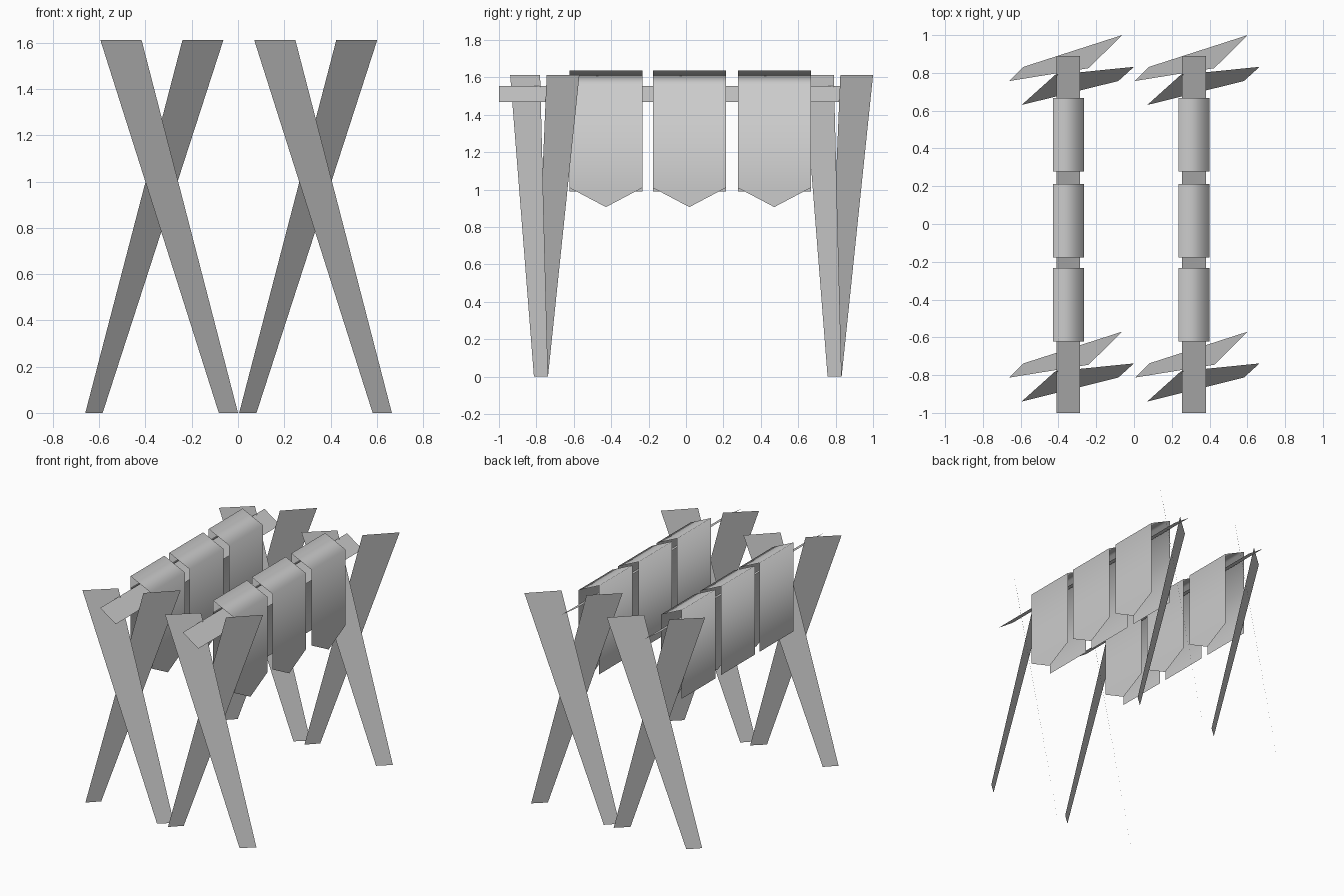
import bpy

if "Cube" in bpy.data.objects:
    bpy.data.objects.remove(bpy.data.objects["Cube"])

RACKS = {"left": 0.0, "right": 0.665}     # x offset of each drying rack
ENDS = {"back": 0.0, "front": -1.57}      # y offset of each crossed leg pair


def sheet(name, verts, faces, dx=0.0, dy=0.0, smooth=False):
    """Thin single-sided surface from a few corner points."""
    me = bpy.data.meshes.new(name)
    me.from_pydata([(x + dx, y + dy, z) for x, y, z in verts], [], faces)
    if smooth:
        me.polygons.foreach_set("use_smooth", [True] * len(me.polygons))
    ob = bpy.data.objects.new(name, me)
    bpy.context.collection.objects.link(ob)
    return ob


# Tapered flat legs, turned about 45 degrees, wider at the top
LEG_TOP = 1.612
LEG_A = [(-0.66, 0.757, 0), (-0.585, 0.832, 0),
         (-0.063, 1.0, LEG_TOP), (-0.24, 0.825, LEG_TOP)]
LEG_B = [(-0.083, 0.757, 0), (0.0, 0.832, 0),
         (-0.417, 0.79, LEG_TOP), (-0.595, 0.63, LEG_TOP)]

# Tilted flat crossbar
BAR = [(-0.285, -1.0, 1.47), (-0.285, 0.89, 1.47),
       (-0.41, 0.89, 1.555), (-0.41, -1.0, 1.555)]

# Hide draped over the bar: square flap, sloped top, pointed flap
XL, XR, HALF = -0.43, -0.265, 0.195
HIDE = [(XL, -HALF, 0.99), (XL, HALF, 0.99),
        (XL, -HALF, 1.637), (XL, HALF, 1.637),
        (XR, -HALF, 1.56), (XR, HALF, 1.56),
        (XR, -HALF, 1.01), (XR, HALF, 1.01), (XR, 0.0, 0.907)]
HIDE_FACES = [(0, 2, 3, 1), (2, 4, 5, 3), (4, 6, 8, 7, 5)]

for side, dx in RACKS.items():
    for end, dy in ENDS.items():
        sheet(f"{side}_{end}_leg_a", LEG_A, [(0, 1, 2, 3)], dx, dy)
        sheet(f"{side}_{end}_leg_b", LEG_B, [(0, 1, 2, 3)], dx, dy)
    sheet(f"{side}_crossbar", BAR, [(0, 1, 2, 3)], dx)
    for i, y in enumerate((-0.428, 0.018, 0.472)):
        sheet(f"{side}_hide_{i + 1}", HIDE, HIDE_FACES, dx, y, smooth=True)
